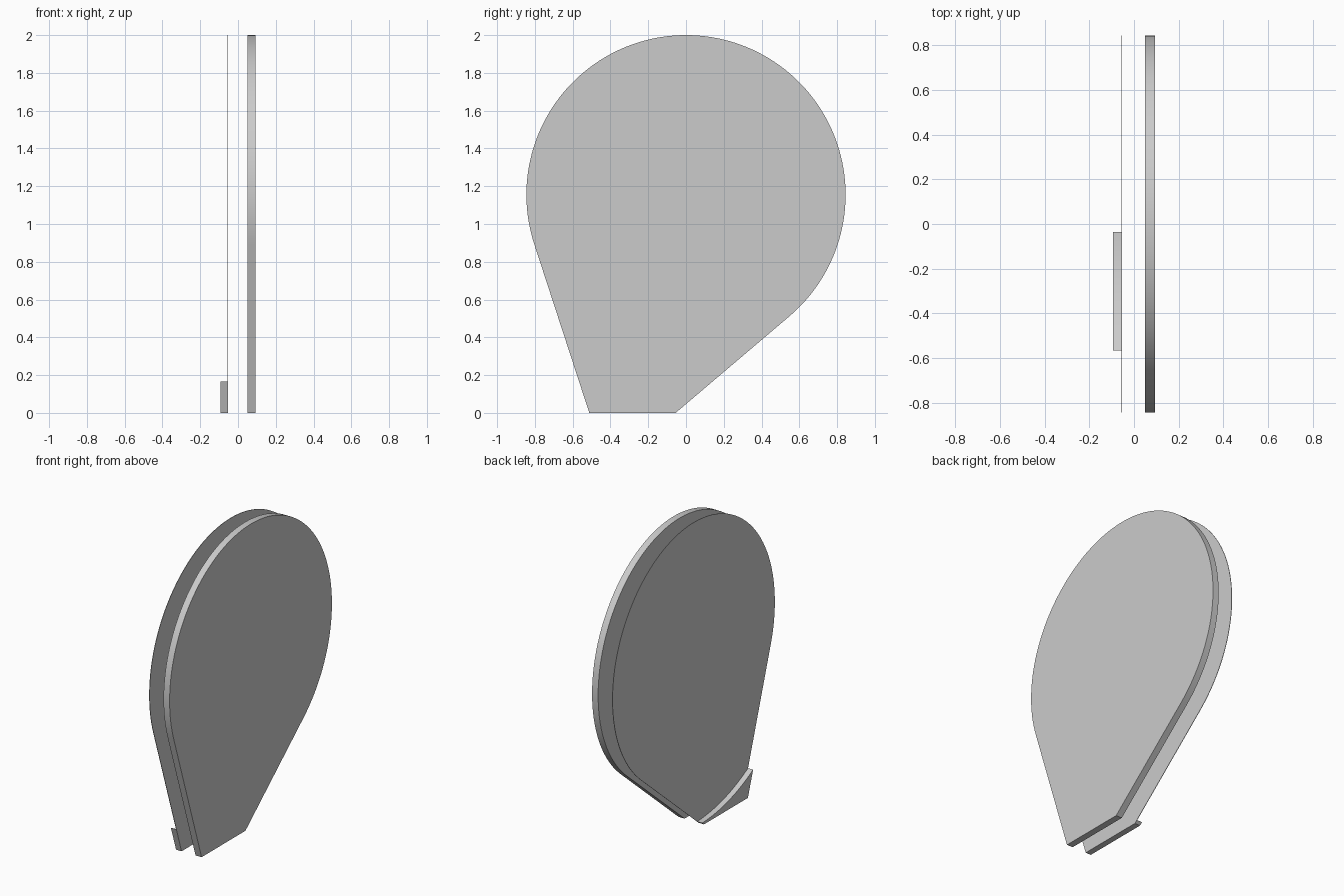
import bpy
import bmesh
from math import acos, atan2, cos, hypot, pi, radians, sin

cube = bpy.data.objects.get("Cube")
if cube:
    bpy.data.objects.remove(cube, do_unlink=True)

# One plain grey for every part
grey = bpy.data.materials.new("light_grey")
grey.use_nodes = True
colour = (0.6, 0.6, 0.6, 1)
grey.diffuse_color = colour
grey.node_tree.nodes["Principled BSDF"].inputs["Base Color"].default_value = colour

# Teardrop side profile: a disc with two tangents running to a short flat foot
CENTRE_Z, RADIUS = 1.155, 0.845
FOOT_FRONT, FOOT_BACK = -0.512, -0.055
NOTCH_RADIUS = 1.14


def arc(radius, start, end, steps):
    angles = [start + (end - start) * i / steps for i in range(steps + 1)]
    return [(radius * cos(a), CENTRE_Z + radius * sin(a)) for a in angles]


def tangent_angle(y, side):
    """Angle on the disc where the line from the foot corner touches it."""
    return atan2(-CENTRE_Z, y) + side * acos(RADIUS / hypot(y, CENTRE_Z))


def point_on_edge(y, angle):
    """Point where a tangent edge crosses the notch circle, as an angle."""
    ty, tz = RADIUS * cos(angle), CENTRE_Z + RADIUS * sin(angle)
    reach = (NOTCH_RADIUS ** 2 - RADIUS ** 2) ** 0.5
    length = hypot(y - ty, tz)
    return atan2(tz - tz * reach / length - CENTRE_Z,
                 ty + (y - ty) * reach / length)


def make_plate(name, profile, x0, x1):
    """Extrude a (y, z) profile from x0 to x1."""
    bm = bmesh.new()
    face = bm.faces.new([bm.verts.new((x0, y, z)) for y, z in profile])
    grown = bmesh.ops.extrude_face_region(bm, geom=[face])["geom"]
    moved = [v for v in grown if isinstance(v, bmesh.types.BMVert)]
    bmesh.ops.translate(bm, verts=moved, vec=(x1 - x0, 0, 0))
    bmesh.ops.recalc_face_normals(bm, faces=bm.faces)
    mesh = bpy.data.meshes.new(name)
    bm.to_mesh(mesh)
    bm.free()
    mesh.materials.append(grey)
    obj = bpy.data.objects.new(name, mesh)
    bpy.context.collection.objects.link(obj)
    bpy.ops.object.select_all(action="DESELECT")
    obj.select_set(True)
    bpy.context.view_layer.objects.active = obj
    bpy.ops.object.shade_smooth_by_angle(angle=radians(30))
    return obj


back = tangent_angle(FOOT_BACK, 1)
front = tangent_angle(FOOT_FRONT, -1)
foot = [(FOOT_FRONT, 0), (FOOT_BACK, 0)]
teardrop = foot + arc(RADIUS, back, front + 2 * pi, 112)

# Thick plate and the thin sheet beside it
make_plate("thick_plate", teardrop, 0.049, 0.093)
make_plate("thin_sheet", teardrop, -0.056, -0.053)

# Foot block with a hollow curved top, concentric with the disc
notch = arc(NOTCH_RADIUS, point_on_edge(FOOT_BACK, back),
            point_on_edge(FOOT_FRONT, front), 24)
make_plate("foot_block", foot + notch, -0.093, -0.056)
